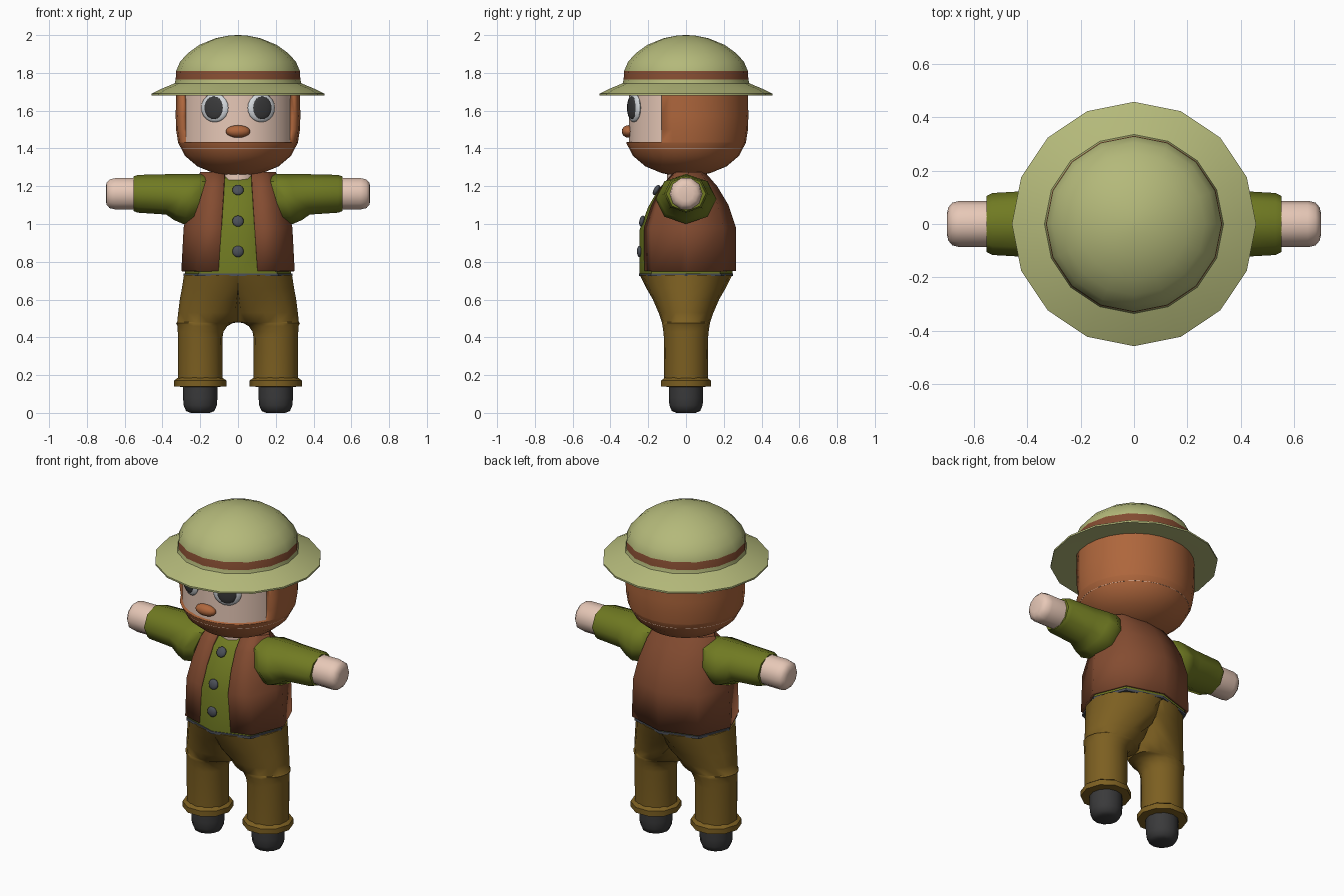
import bpy, bmesh, math
from mathutils import Vector, Matrix

if "Cube" in bpy.data.objects:
    bpy.data.objects.remove(bpy.data.objects["Cube"])

def material(name, rgb):
    m = bpy.data.materials.new(name)
    lin = [((c / 255 + 0.055) / 1.055) ** 2.4 for c in rgb]
    m.diffuse_color = (*lin, 1)
    m.use_nodes = True
    m.node_tree.nodes["Principled BSDF"].inputs["Base Color"].default_value = m.diffuse_color
    return m

HAT = material("pale_olive", (180, 185, 122))
BROWN = material("dark_brown", (132, 76, 49))
HOOD = material("rust_brown", (174, 102, 60))
SHIRT = material("leaf_green", (112, 122, 34))
PANTS = material("ochre_brown", (124, 95, 33))
SKIN = material("skin", (231, 200, 183))
DARK = material("charcoal", (58, 58, 59))
SLATE = material("slate", (76, 80, 88))
WHITE = material("eye_white", (212, 216, 220))

def finish(name, bm, mats, mirror=False, angle=40, thick=0):
    bmesh.ops.recalc_face_normals(bm, faces=bm.faces)
    me = bpy.data.meshes.new(name)
    bm.to_mesh(me)
    bm.free()
    ob = bpy.data.objects.new(name, me)
    bpy.context.collection.objects.link(ob)
    for m in mats:
        me.materials.append(m)
    bpy.ops.object.select_all(action='DESELECT')
    ob.select_set(True)
    bpy.context.view_layer.objects.active = ob
    bpy.ops.object.shade_smooth_by_angle(angle=math.radians(angle))
    if thick:
        sol = ob.modifiers.new("thickness", 'SOLIDIFY')
        sol.thickness, sol.offset = thick, -1
    if mirror:
        ob.modifiers.new("mirror", 'MIRROR')
    return ob

def oval(n, rx, ry, power=2.0):
    """Points of a superellipse, starting on the +x axis."""
    pts = []
    for i in range(n):
        c, s = math.cos(2 * math.pi * i / n), math.sin(2 * math.pi * i / n)
        k = (abs(c) ** power + abs(s) ** power) ** (-1 / power)
        pts.append((rx * c * k, ry * s * k))
    return pts

def loft(rings, caps=True):
    bm = bmesh.new()
    vs = [[bm.verts.new(p) for p in r] for r in rings]
    n = len(vs[0])
    for a, b in zip(vs, vs[1:]):
        for i in range(n):
            j = (i + 1) % n
            bm.faces.new((a[i], a[j], b[j], b[i]))
    if caps:
        bm.faces.new(vs[0])
        bm.faces.new(vs[-1])
    return bm

def lathe(profile, n, cx=0):
    return loft([[(cx + x, y, z) for x, y in oval(n, r, r)] for r, z in profile])

def cut(bm, co, no):
    bmesh.ops.bisect_plane(bm, geom=bm.verts[:] + bm.edges[:] + bm.faces[:],
                           plane_co=co, plane_no=no)

def remove(bm, rule):
    dead = [f for f in bm.faces if rule(f.calc_center_median())]
    bmesh.ops.delete(bm, geom=dead, context='FACES')

def ellipsoid(name, loc, size, mat, rx=0, rz=0, mirror=False):
    bm = bmesh.new()
    m = (Matrix.Translation(loc) @ Matrix.Rotation(rz, 4, 'Z')
         @ Matrix.Rotation(rx, 4, 'X') @ Matrix.Diagonal((*size, 1)))
    bmesh.ops.create_uvsphere(bm, u_segments=16, v_segments=10, radius=1, matrix=m)
    return finish(name, bm, [mat], mirror, 60)

# Hat with brim; the band is coloured by height
hat = lathe([(.30, 1.685), (.40, 1.68), (.457, 1.68), (.457, 1.69), (.40, 1.718),
             (.335, 1.745), (.33, 1.765), (.328, 1.81), (.306, 1.86), (.265, 1.905),
             (.205, 1.948), (.12, 1.983), (.05, 1.997), (.01, 2.0)], 16)
for f in hat.faces:
    f.material_index = int(1.765 < f.calc_center_median().z < 1.81)
finish("hat", hat, [HAT, BROWN], angle=45)

# Hood with a face opening
hood = lathe([(.06, 1.255), (.13, 1.27), (.215, 1.305), (.28, 1.36), (.317, 1.43),
              (.328, 1.50), (.33, 1.57), (.328, 1.72)], 28)
cut(hood, (0, 0, 1.432), (0, 0, 1))
cut(hood, (0, -.13, 0), (0, 1, 0))
remove(hood, lambda c: c.y < -.13 and c.z > 1.432)
finish("hood", hood, [HOOD], angle=50, thick=.035)

# Face and neck
finish("face", lathe([(.302, 1.40), (.302, 1.71)], 28), [SKIN])
finish("neck", lathe([(.10, 1.22), (.10, 1.30)], 12), [SKIN])
A = .42
sa, ca = math.sin(A), math.cos(A)
ellipsoid("eyes", (.302 * sa, -.302 * ca, 1.615), (.079, .02, .076), WHITE, rz=A, mirror=True)
ellipsoid("pupils", (.314 * sa, -.314 * ca, 1.615), (.056, .011, .06), DARK, rz=A, mirror=True)
ellipsoid("nose", (0, -.305, 1.49), (.065, .035, .033), HOOD)

# Torso rings: height, half width, front y, back y
TORSO = [(.75, .30, -.252, .265), (.98, .288, -.252, .265), (1.1, .265, -.207, .225),
         (1.2, .237, -.15, .165), (1.275, .20, -.075, .10)]

def torso_ring(z, rx, y0, y1):
    mid, ry = (y0 + y1) / 2, (y1 - y0) / 2
    return [(x, y + mid, z) for x, y in oval(8, rx, ry, 2.3)]

shirt = [(z - .012, rx - .02, y0 + .006, y1 - .02) for z, rx, y0, y1 in TORSO]
finish("shirt", loft([torso_ring(.73, .28, -.246, .245)] + [torso_ring(*t) for t in shirt]),
       [SHIRT], angle=50)
vest = loft([torso_ring(*t) for t in TORSO])
remove(vest, lambda c: c.z < .751)
for s in (1, -1):
    cut(vest, (s * .07, 0, 1.28), (s, 0, .066))
cut(vest, (0, -.03, 0), (0, 1, 0))
remove(vest, lambda c: c.y < -.03 and abs(c.x) < .07 + (1.28 - c.z) * .066 - .003)
finish("vest", vest, [BROWN], angle=50, thick=.015)

# Buttons and belt
for z, y, tilt in ((1.18, -.157, -30), (1.015, -.233, -12), (.855, -.246, 0)):
    ellipsoid("button", (0, y, z), (.03, .014, .03), SLATE, rx=math.radians(tilt))
finish("belt", loft([torso_ring(z, .288, -.25, .25) for z in (.724, .739)]), [SLATE])

# Trouser halves: each leg ring opens into half of the waist
LEG = [(.16, .20, .118, .115), (.40, .20, .118, .117), (.43, .198, .121, .12),
       (.46, .188, .132, .124), (.475, .178, .15, .127), (.48, .16, .162, .128),
       (.53, .14, .177, .145), (.60, .09, .218, .175), (.66, .045, .252, .21),
       (.73, .0, .286, .245)]
legs = loft([[(max(0, c + x), y, z) for x, y in oval(16, rx, ry)] for z, c, rx, ry in LEG])
finish("trousers", legs, [PANTS], True, 50)
finish("trouser_cuffs", lathe([(.10, .138), (.138, .14), (.138, .172), (.115, .188)], 10, .2),
       [PANTS], True)
finish("shoes", lathe([(.05, 0), (.075, .01), (.088, .04), (.091, .08), (.091, .15)], 12, .2),
       [DARK], True, 60)

# Sleeves and hands: x, half depth, bottom z, top z, slant of the ring
def arm_ring(x, ry, z0, z1, slant, n):
    mid, rz = (z0 + z1) / 2, (z1 - z0) / 2
    return [(x - slant * z, y, mid + z) for y, z in oval(n, ry, rz)]

SLEEVE = [(.20, .13, 1.0, 1.262, .3), (.25, .162, 1.0, 1.265, .3), (.30, .15, 1.02, 1.265, .3),
          (.37, .125, 1.05, 1.264, .1), (.53, .116, 1.06, 1.26, 0), (.552, .105, 1.068, 1.252, 0)]
finish("sleeves", loft([arm_ring(*r, 8) for r in SLEEVE]), [SHIRT], True, 50)
HAND = [(.53, .087), (.65, .087), (.68, .08), (.695, .062), (.70, .04)]
finish("hands", loft([arm_ring(x, r, 1.16 - r, 1.16 + r, 0, 10) for x, r in HAND]),
       [SKIN], True, 50)
